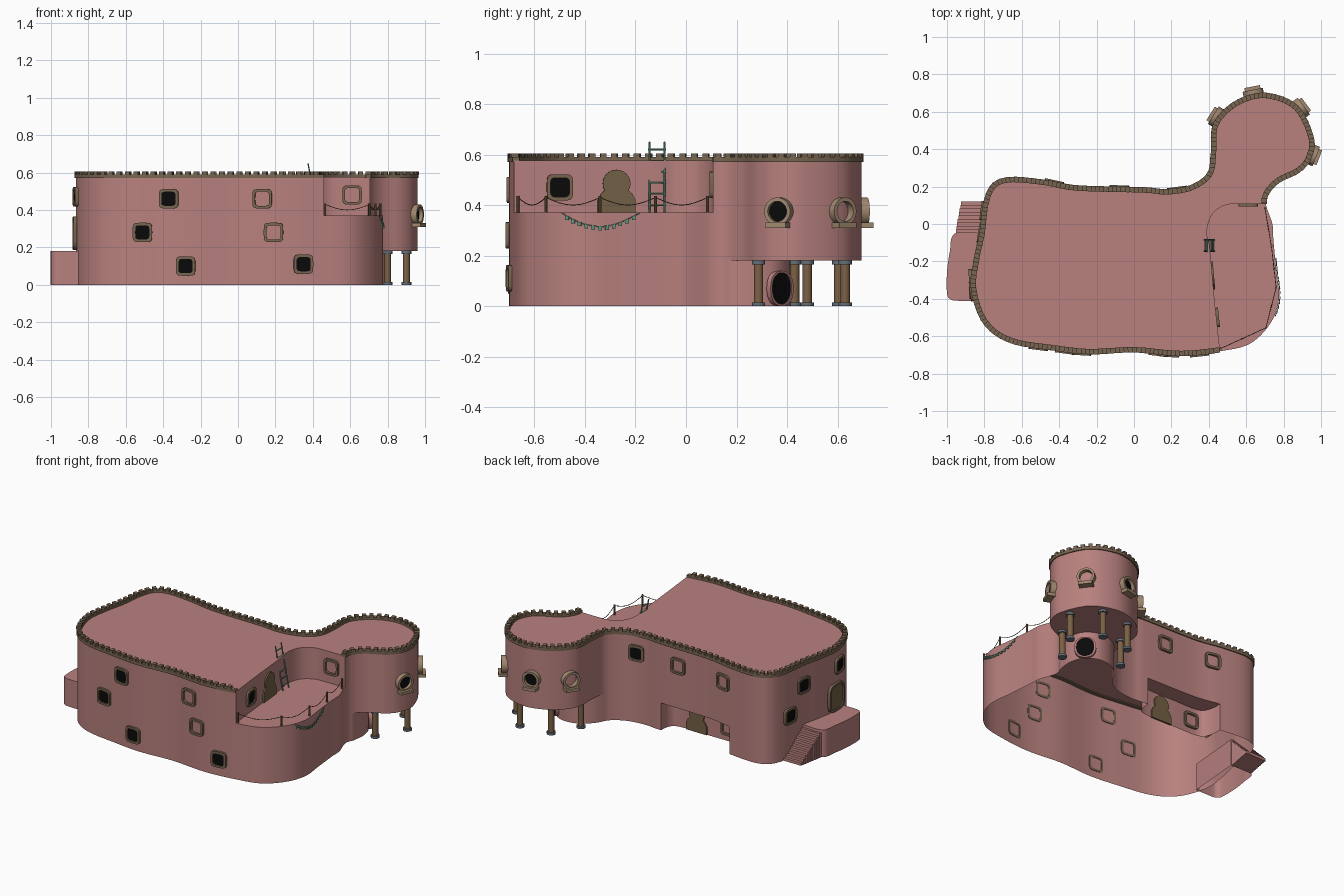
import bpy, bmesh, math
from mathutils import Vector, Matrix

cube = bpy.data.objects.get("Cube")
if cube:
    bpy.data.objects.remove(cube)


def material(name, rgb):
    m = bpy.data.materials.new(name)
    m.use_nodes = True
    m.diffuse_color = (*rgb, 1)
    m.node_tree.nodes["Principled BSDF"].inputs["Base Color"].default_value = (*rgb, 1)
    return m


PINK = material("pink_plaster", (.48, .22, .21))
BROWN = material("brown_frame", (.19, .13, .08))
KHAKI = material("khaki_door", (.17, .12, .06))
TAN = material("tan_porthole", (.36, .25, .16))
WOOD = material("column_wood", (.2, .12, .06))
STONE = material("grey_stone", (.13, .16, .19))
TEAL = material("teal_paint", (.12, .3, .2))
BLACK = material("black_glass", (.003, .003, .003))
K = 6  # samples per control point


def spline(pts, closed=False):
    """Smooth curve through the points."""
    n, out = len(pts), []
    at = lambda i: Vector(pts[i % n] if closed else pts[max(0, min(n - 1, i))])
    for i in range(n if closed else n - 1):
        a, b, c, d = (at(i + j) for j in (-1, 0, 1, 2))
        for s in range(K):
            t = s / K
            out.append(b + t / 2 * (c - a + t * (2 * a - 5 * b + 4 * c - d + t * (3 * b - a - 3 * c + d))))
    return out if closed else out + [at(n - 1)]


def finish(name, bm, mat, matrix=Matrix()):
    me = bpy.data.meshes.new(name)
    bm.to_mesh(me)
    bm.free()
    me.materials.append(mat)
    ob = bpy.data.objects.new(name, me)
    ob.matrix_world = matrix
    bpy.context.collection.objects.link(ob)
    bpy.ops.object.select_all(action='DESELECT')
    ob.select_set(True)
    bpy.context.view_layer.objects.active = ob
    bpy.ops.object.shade_smooth_by_angle(angle=math.radians(35))
    return ob


def prism(name, loop, z0, z1, mat, matrix=Matrix(), top=True, bottom=False, hole=None):
    """Upright walls around a loop, with caps or a matching hole."""
    bm = bmesh.new()
    ring = lambda pts, z: [bm.verts.new((p[0], p[1], z)) for p in pts]
    lo, hi = ring(loop, z0), ring(loop, z1)
    pairs = [(lo, hi)]
    if hole:
        hlo, hhi = ring(hole, z0), ring(hole, z1)
        pairs += [(hi, hhi), (hhi, hlo), (hlo, lo)]
    for a, b in pairs:
        for i in range(len(a)):
            j = (i + 1) % len(a)
            bm.faces.new((a[i], a[j], b[j], b[i]))
    if top and not hole:
        bm.faces.new(hi)
    if bottom and not hole:
        bm.faces.new(lo[::-1])
    return finish(name, bm, mat, matrix)


def slab(name, loop, z, up):
    bm = bmesh.new()
    bm.faces.new([bm.verts.new((p[0], p[1], z)) for p in (loop if up else loop[::-1])])
    finish(name, bm, PINK)


def box(bm, size, matrix):
    bmesh.ops.create_cube(bm, size=1, matrix=matrix @ Matrix.Diagonal((*size, 1)))


def tube(name, pts, r, mat):
    cu = bpy.data.curves.new(name, 'CURVE')
    cu.dimensions, cu.bevel_depth, cu.bevel_resolution = '3D', r, 1
    sp = cu.splines.new('POLY')
    sp.points.add(len(pts) - 1)
    for p, co in zip(sp.points, pts):
        p.co = (*co, 1)
    cu.materials.append(mat)
    bpy.context.collection.objects.link(bpy.data.objects.new(name, cu))


def on_wall(path, x, y, z):
    """Matrix on the wall: X along it, Y up, Z outward."""
    q = Vector((x, y))
    i = min(range(len(path)), key=lambda k: (path[k] - q).length)
    t = (path[(i + 1) % len(path)] - path[i - 1]).normalized()
    p = path[i] + t * (q - path[i]).dot(t)
    return Matrix(((t.x, 0, t.y, p.x), (t.y, 0, -t.x, p.y), (0, 1, 0, z), (0, 0, 0, 1)))


def rounded(a, b, power, n=28):
    def f(v):
        return math.copysign(abs(v) ** (2 / power), v)
    return [(a * f(math.cos(k * math.tau / n)), b * f(math.sin(k * math.tau / n))) for k in range(n)]


# Plan outlines
plan = spline([(.46, -.68), (.62, -.64), (.73, -.53), (.775, -.4), (.76, -.24), (.745, -.08), (.74, 0),
               (.705, .107), (.72, .17), (.78, .23), (.88, .28), (.94, .35), (.955, .46), (.87, .63),
               (.7, .695), (.54, .65), (.43, .535), (.417, .375), (.396, .267), (.3, .2), (.17, .18),
               (.05, .19), (-.3, .2), (-.48, .23), (-.66, .245), (-.755, .21), (-.8, .11), (-.82, -.05),
               (-.85, -.19), (-.865, -.35), (-.8, -.53), (-.66, -.63), (-.43, -.67), (-.235, -.69),
               (0, -.68), (.245, -.7)], True)
inner = spline([plan[0], (.43, -.4), (.405, -.13), (.39, -.04), (.417, .05), (.486, .1), (.57, .107), plan[7 * K]])[1:-1]
stub = spline([plan[8 * K], (.73, .27), (.7, .36), (.62, .41), (.52, .4), (.44, .34), plan[18 * K]])[1:-1]
recess = spline([plan[21 * K], (.04, .12), (-.02, .085), (-.25, .085), (-.42, .09), (-.47, .14), plan[23 * K]])[1:-1]
low = plan[:8 * K + 1] + stub + plan[18 * K:21 * K + 1] + recess + plan[23 * K:]
rim = plan[7 * K:] + plan[:1]
upper = rim + inner
F1, F2, ROOF = .18, .37, .577

# Walls, floors and roof
prism("ground_wall", low, 0, F1, PINK, top=False)
prism("middle_wall", plan, F1, F2, PINK, top=False)
prism("upper_wall_and_roof", upper, F2, ROOF, PINK)
slab("terrace_floor", plan[:7 * K + 1] + inner[::-1], F2, True)
slab("tower_underside", plan[8 * K:18 * K + 1] + stub[::-1], F1, False)
slab("recess_ceiling", plan[21 * K:23 * K + 1] + recess[::-1], F1, False)

# Parapet band along the roof edge
bm = bmesh.new()
rows = []
for i, p in enumerate(rim):
    t = (rim[min(i + 1, len(rim) - 1)] - rim[max(i - 1, 0)]).normalized()
    n = Vector((t.y, -t.x))
    rows.append([bm.verts.new((*(p + n * o), z)) for o, z in
                 ((.007, .57), (.007, .59), (-.022, .59), (-.022, .57))])
for a, b in zip(rows, rows[1:]):
    for k in range(4):
        bm.faces.new((a[k], b[k], b[k - 3], a[k - 3]))
bm.faces.new(rows[0])
bm.faces.new(rows[-1][::-1])
bmesh.ops.recalc_face_normals(bm, faces=bm.faces)
finish("parapet_band", bm, BROWN)

# Parapet teeth at even spacing
bm = bmesh.new()
gap, need = .046, .02
for a, b in zip(rim, rim[1:]):
    d = (b - a).length
    while need < d:
        p = a.lerp(b, need / d)
        turn = Matrix.Rotation(math.atan2(b.y - a.y, b.x - a.x), 4, 'Z')
        n = Vector((b.y - a.y, a.x - b.x)) / d * -.0075
        box(bm, (.024, .03, .018), Matrix.Translation((p.x + n.x, p.y + n.y, .596)) @ turn)
        need += gap
    need -= d
finish("parapet_teeth", bm, BROWN)

# Square windows: wall, place, glazed or blank
for path, x, y, z, glazed in (
        (plan, -.37, -.68, .46, 1), (plan, -.51, -.66, .28, 1), (plan, -.28, -.69, .1, 1),
        (plan, .35, -.7, .11, 1), (plan, .13, -.69, .46, 0), (plan, .19, -.7, .28, 0),
        (plan, .23, .19, .46, 1), (plan, -.08, .19, .46, 0), (plan, -.43, .21, .46, 0),
        (plan, -.86, -.36, .47, 1), (plan, -.82, -.05, .44, 1), (plan, -.8, .07, .28, 1),
        (upper, .44, -.5, .47, 1), (upper, .61, .11, .48, 0), (low, -.37, .09, .09, 0)):
    m = on_wall(path, x, y, z)
    prism("window_frame", rounded(.052, .052, 5), -.004, .014, BROWN, m, hole=rounded(.038, .038, 5))
    if glazed:
        prism("window_glass", rounded(.04, .04, 5), -.001, .007, BLACK, m)

# Round tower windows with sills
for x, y, glazed in ((.95, .37, 1), (.88, .61, 0), (.64, .69, 1), (.46, .56, 0)):
    m = on_wall(plan, x, y, .375)
    prism("porthole_ring", rounded(.055, .055, 2), -.01, .028, TAN, m, hole=rounded(.04, .04, 2))
    if glazed:
        prism("porthole_glass", rounded(.042, .042, 2), -.001, .007, BLACK, m)
    bm = bmesh.new()
    box(bm, (.085, .02, .055), Matrix.Translation((0, -.055, .018)))
    finish("porthole_sill", bm, TAN, m)

# Doors
arc = [(.055 * math.cos(a), .115 + .055 * math.sin(a)) for a in (math.radians(d) for d in range(-30, 211, 15))]
keyhole = [(-.075, 0), (.075, 0), (.075, .05), (.062, .075)] + arc + [(-.062, .075), (-.075, .05)]
prism("terrace_door", keyhole, -.004, .009, KHAKI, on_wall(upper, .42, -.275, F2))
prism("recess_door", keyhole, -.004, .009, KHAKI, on_wall(low, -.14, .085, 0))
m = on_wall(plan, -.865, -.32, .275)
prism("landing_door", rounded(.07, .08, 4), -.003, .007, KHAKI, m)
prism("landing_door_frame", rounded(.08, .09, 4), -.004, .015, BROWN, m, hole=rounded(.067, .077, 4))
m = on_wall(low, .69, .37, .07)
prism("tower_door", rounded(.055, .066, 2.3), -.002, .008, BLACK, m)
prism("tower_door_frame", rounded(.065, .07, 2.3), -.008, .014, PINK, m, hole=rounded(.054, .062, 2.3))

# Columns under the tower
for x, y in ((.9, .48), (.8, .287), (.77, .63), (.56, .605), (.465, .43)):
    for part, r, z0, z1, mat in (("base", .027, 0, .015, STONE), ("shaft", .019, .015, .165, WOOD),
                                 ("capital", .027, .165, F1, STONE)):
        prism("column_" + part, rounded(r, r, 2, 14), z0, z1, mat, Matrix.Translation((x, y, 0)), bottom=True)

# Outside stair and landing
prism("landing", spline([(-.8, -.05), (-.957, -.05), (-.985, -.15), (-1, -.26), (-1, -.37), (-.985, -.4),
                         (-.95, -.41), (-.83, -.41)]), 0, F1, PINK)
steps = 9
bm = bmesh.new()
for i in range(steps):
    h = F1 * (steps - i) / (steps + 1)
    box(bm, (.15, .019, h), Matrix.Translation((-.878 + i * .0035, -.04 + i * .019, h / 2)))
finish("stair_steps", bm, PINK)

# Terrace posts with sagging rope
posts = [(.465, -.665), (.705, -.555), (.76, -.34), (.735, -.12), (.7, .085)]
for x, y in posts:
    prism("rail_post", rounded(.006, .006, 2, 10), F2, F2 + .065, WOOD, Matrix.Translation((x, y, 0)))
for a, b in zip(posts, posts[1:]):
    rope = []
    for k in range(9):
        p = Vector(a).lerp(Vector(b), k / 8)
        rope.append((p.x, p.y, F2 + .06 - .03 * math.sin(math.pi * k / 8)))
    tube("rail_rope", rope, .002, WOOD)

# Garland hung on the terrace wall
cord = []
bm = bmesh.new()
for k in range(13):
    m = on_wall(plan, .77, -.5 + .32 * k / 12, F2 - .055 * math.sin(math.pi * k / 12))
    cord.append(m @ Vector((0, 0, .004)))
    if k % 12:
        box(bm, (.014, .016, .006), m @ Matrix.Translation((0, -.007, .005)))
tube("garland_cord", cord, .002, TEAL)
finish("garland_flags", bm, TEAL)

# Ladder from terrace to roof
rail_at = lambda y, z: (.43 - (z - F2) * .2, y, z)
for y in (-.145, -.085):
    tube("ladder_rail", [rail_at(y, F2), rail_at(y, .65)], .004, TEAL)
for k in range(6):
    z = .4 + k * .044
    tube("ladder_rung", [rail_at(-.15, z), rail_at(-.08, z)], .0035, TEAL)
